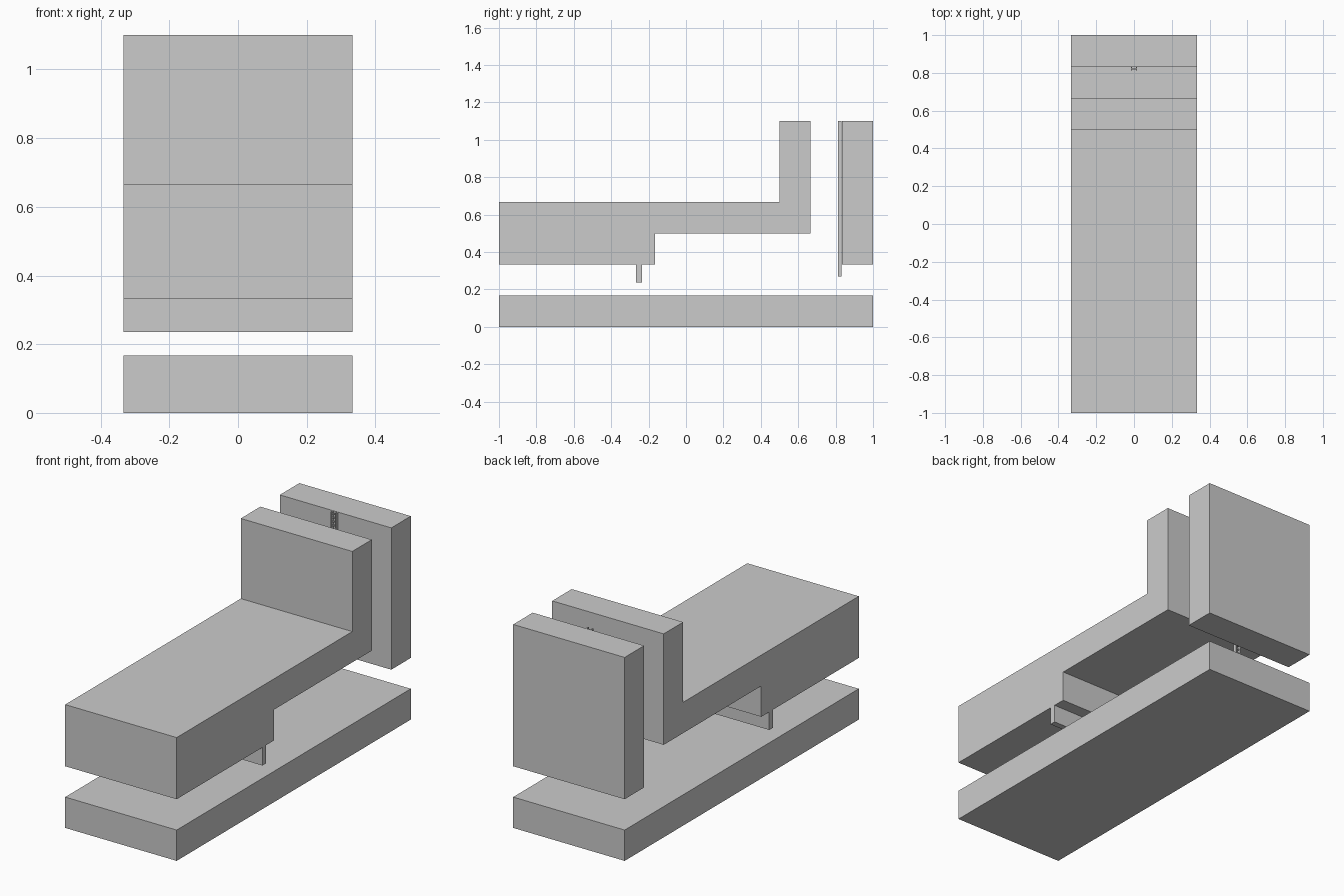
import bpy
import bmesh

if "Cube" in bpy.data.objects:
    bpy.data.objects.remove(bpy.data.objects["Cube"])

W = 1 / 3  # half width of all the large parts


def prism(name, outline, half_width=W):
    """Extrude a (y, z) outline across x."""
    bm = bmesh.new()
    face = bm.faces.new([bm.verts.new((-half_width, y, z)) for y, z in outline])
    ext = bmesh.ops.extrude_face_region(bm, geom=[face])
    verts = [v for v in ext["geom"] if isinstance(v, bmesh.types.BMVert)]
    bmesh.ops.translate(bm, verts=verts, vec=(2 * half_width, 0, 0))
    bmesh.ops.recalc_face_normals(bm, faces=bm.faces)
    mesh = bpy.data.meshes.new(name)
    bm.to_mesh(mesh)
    bm.free()
    ob = bpy.data.objects.new(name, mesh)
    bpy.context.collection.objects.link(ob)
    return ob


def block(name, y0, y1, z0, z1, half_width=W, x=0):
    ob = prism(name, [(y0, z0), (y1, z0), (y1, z1), (y0, z1)], half_width)
    ob.location.x = x
    return ob


# Floor slab and back wall
block("floor_slab", -1, 1, 0, 1 / 6)
block("back_wall", 5 / 6, 1, 1 / 3, 1.1)

# Upper deck with stepped underside and upright wall
prism("upper_deck", [(-1, 1 / 3), (-1 / 6, 1 / 3), (-1 / 6, 0.5), (2 / 3, 0.5),
                     (2 / 3, 1.1), (0.5, 1.1), (0.5, 2 / 3), (-1, 2 / 3)])

# Strip hanging under the deck
block("hanging_strip", -0.268, -0.235, 0.236, 1 / 3)

# Ladder on the back wall: two side rails and rungs
for side, x in (("left", -0.0135), ("right", 0.0135)):
    block(f"ladder_rail_{side}", 0.812, 0.832, 0.27, 1.1, 0.003, x)
RUNGS = 40
for i in range(RUNGS):
    z = 0.28 + i * 0.81 / (RUNGS - 1)
    block(f"ladder_rung_{i + 1}", 0.819, 0.825, z - 0.003, z + 0.003, 0.0115)
